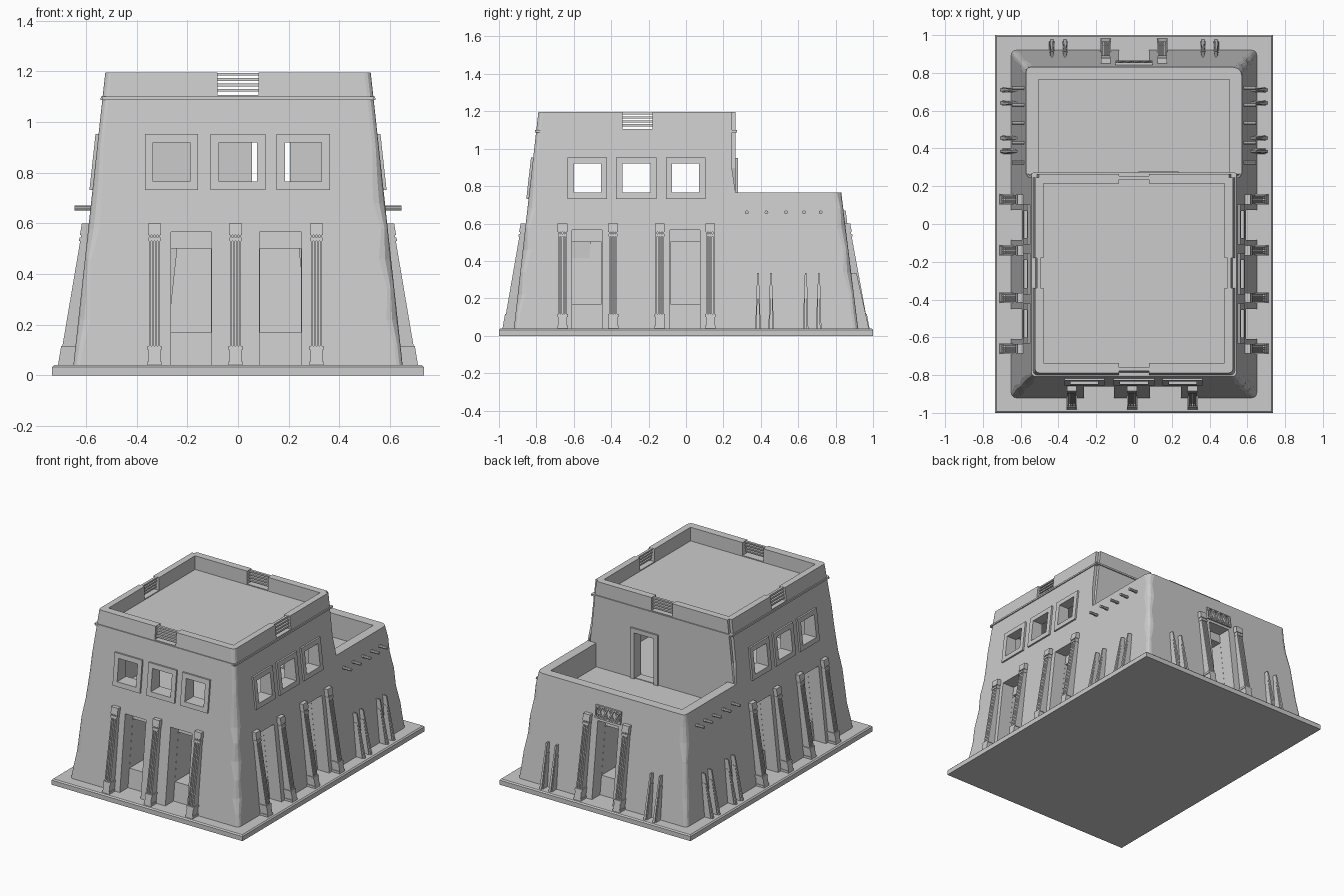
import bpy, bmesh, random
from math import cos, sin, pi
from mathutils import Matrix, Vector

random.seed(4)
cube = bpy.data.objects.get("Cube")
if cube:
    bpy.data.objects.remove(cube)

clay = bpy.data.materials.new("pale_grey_clay")
clay.use_nodes = True
GREY = (0.6, 0.6, 0.6, 1)
clay.diffuse_color = GREY
clay.node_tree.nodes["Principled BSDF"].inputs["Base Color"].default_value = GREY

GROUND, ROOF, TERRACE, STEP_Y = 0.04, 1.195, 0.765, 0.265
SLOPE = {"front": 0.113, "back": 0.124, "left": 0.109, "right": 0.109}
FOOT = {"front": 0.92, "back": 0.92, "left": 0.65, "right": 0.65}
SIDES = ("left", "right")


def wall(side, z):
    """Distance of the battered wall from the centre at a height."""
    return STEP_Y if side == "inner" else FOOT[side] - SLOPE[side] * (z - GROUND)


def place(side, u, z, out):
    d = wall(side, z) + out
    return {"front": (u, -d, z), "back": (u, d, z), "inner": (u, d, z),
            "left": (d, u, z), "right": (-d, u, z)}[side]


def finish(name, bm):
    bmesh.ops.recalc_face_normals(bm, faces=bm.faces)
    mesh = bpy.data.meshes.new(name)
    bm.to_mesh(mesh)
    bm.free()
    mesh.materials.append(clay)
    obj = bpy.data.objects.new(name, mesh)
    bpy.context.collection.objects.link(obj)
    return obj


def prism(bm, side, pts, out, inn=-0.02):
    """Outline of (u, z) points on a wall, raised by out (a number or a rule of z)."""
    rise = out if callable(out) else lambda z: out
    low = [bm.verts.new(place(side, u, z, inn)) for u, z in pts]
    top = [bm.verts.new(place(side, u, z, rise(z))) for u, z in pts]
    bm.faces.new(low)
    bm.faces.new(top)
    for i in range(len(pts)):
        j = (i + 1) % len(pts)
        bm.faces.new((low[i], low[j], top[j], top[i]))


def slab(bm, side, u0, u1, z0, z1, out, inn=-0.02):
    prism(bm, side, [(u0, z0), (u1, z0), (u1, z1), (u0, z1)], out, inn)


def frame(bm, side, u0, u1, z0, z1, t, out, sill=True):
    """Raised border around an opening."""
    slab(bm, side, u0 - t, u0, z0 - t * sill, z1 + t, out)
    slab(bm, side, u1, u1 + t, z0 - t * sill, z1 + t, out)
    slab(bm, side, u0, u1, z1, z1 + t, out)
    if sill:
        slab(bm, side, u0, u1, z0 - t, z0, out)


def box(bm, x0, x1, y0, y1, z0, z1):
    size = Vector((x1 - x0, y1 - y0, z1 - z0))
    mid = Vector((x0 + x1, y0 + y1, z0 + z1)) / 2
    bmesh.ops.create_cube(bm, size=1, matrix=Matrix.Translation(mid) @ Matrix.Diagonal(size.to_4d()))


def carve(obj, bm):
    cutter = finish("cutter", bm)
    cutter.hide_render = True
    mod = obj.modifiers.new("cut", "BOOLEAN")
    mod.operation, mod.solver, mod.object = "DIFFERENCE", "EXACT", cutter
    graph = bpy.context.evaluated_depsgraph_get()
    graph.update()
    cut_mesh = bpy.data.meshes.new_from_object(obj.evaluated_get(graph))
    obj.modifiers.clear()
    obj.data = cut_mesh
    bpy.data.objects.remove(cutter)


# Base slab
bm = bmesh.new()
box(bm, -0.735, 0.735, -1, 1, 0, GROUND)
bmesh.ops.bevel(bm, geom=[e for e in bm.edges if min(v.co.z for v in e.verts) > 0.03],
                offset=0.008, segments=1, affect="EDGES")
finish("base_slab", bm)

# Battered body with worn, uneven corners
bm = bmesh.new()
rings = []
for z in (0.03, 0.12, 0.22, 0.34, 0.46, 0.58, 0.68, 0.765, 0.9, 1.08, ROOF):
    x, y0, y1 = wall("left", z), -wall("front", z), wall("back", z)
    ring = []
    for k, (cx, cy, sx, sy) in enumerate(((x, y1, 1, 1), (-x, y1, -1, 1), (-x, y0, -1, -1), (x, y0, 1, -1))):
        r = random.uniform(0.02, 0.05) if 0.05 < z < 0.9 else 0.025
        for i in range(4):
            a = k * pi / 2 + i * pi / 6
            ring.append(bm.verts.new((cx - sx * r + r * cos(a), cy - sy * r + r * sin(a), z)))
    rings.append(ring)
n = len(rings[0])
for a, b in zip(rings, rings[1:]):
    for i in range(n):
        bm.faces.new((a[i], a[(i + 1) % n], b[(i + 1) % n], b[i]))
bm.faces.new(rings[0])
bm.faces.new(rings[-1])
body = finish("body", bm)

# Step down to the terrace, with softened tower corners
bm = bmesh.new()
box(bm, -1, 1, STEP_Y, 1.2, TERRACE, 1.5)
carve(body, bm)
bm = bmesh.new()
bm.from_mesh(body.data)
edges = [e for e in bm.edges if all(abs(v.co.y - STEP_Y) < 0.001 and v.co.z > TERRACE - 0.001 and
         abs(v.co.x) > 0.5 for v in e.verts) and abs(e.verts[0].co.z - e.verts[1].co.z) > 0.01]
bmesh.ops.bevel(bm, geom=edges, offset=0.02, segments=2, affect="EDGES")
bm.to_mesh(body.data)
bm.free()

# Openings, as (u0, u1) along each wall
FRONT_WINDOWS = [(-0.335, -0.19), (-0.075, 0.075), (0.185, 0.33)]
SIDE_WINDOWS = [(-0.6, -0.455), (-0.34, -0.19), (-0.075, 0.07)]
WINDOWS = [("front", w) for w in FRONT_WINDOWS] + [(s, w) for s in SIDES for w in SIDE_WINDOWS]
DOORS = [("front", (-0.265, -0.105)), ("front", (0.085, 0.25)), ("back", (-0.08, 0.08))]
DOORS += [(s, d) for s in SIDES for d in ((-0.61, -0.45), (-0.085, 0.075))]
NOTCHES = [("front", (-0.08, 0.08)), ("inner", (-0.08, 0.08))] + [(s, (-0.34, -0.18)) for s in SIDES]
WIN_Z = (0.765, 0.92)

# Hollow terrace, upper room and roof tray
bm = bmesh.new()
box(bm, -0.505, 0.505, STEP_Y, 0.765, 0.6, 1.0)
box(bm, -0.49, 0.49, -0.75, 0.2, 0.6, 1.05)
box(bm, -0.48, 0.48, -0.735, 0.215, 1.1, 1.4)
carve(body, bm)

# Windows, doorway recesses, terrace door and parapet notches
bm = bmesh.new()
for side, (a, b) in WINDOWS:
    slab(bm, side, a, b, *WIN_Z, 0.1, -0.13)
for side, (a, b) in DOORS:
    slab(bm, side, a, b, 0.02, 0.565, 0.1, -0.09)
for side, (a, b) in NOTCHES:
    slab(bm, side, a, b, 1.106, 1.3, 0.05, -0.1)
box(bm, 0.055, 0.205, 0.15, 0.3, 0.604, 0.92)
carve(body, bm)

# Deeper raised rooms behind the doorways
bm = bmesh.new()
for side, (a, b) in DOORS:
    slab(bm, side, a + 0.001, b - 0.001, 0.17, 0.5, -0.07, -0.36)
carve(body, bm)

# Window and door surrounds
bm = bmesh.new()
for side, (a, b) in WINDOWS:
    frame(bm, side, a, b, *WIN_Z, 0.033, 0.012)
finish("window_frames", bm)
bm = bmesh.new()
frame(bm, "inner", 0.055, 0.205, 0.6, 0.92, 0.03, 0.012, sill=False)
finish("terrace_door_frame", bm)

# Cornice ledge below the parapet
bm = bmesh.new()
slab(bm, "front", -0.535, 0.535, 1.088, 1.1, 0.007)
slab(bm, "inner", -0.535, 0.535, 1.088, 1.1, 0.007)
for side in SIDES:
    slab(bm, side, -0.8, 0.27, 1.088, 1.1, 0.007)
finish("cornice_ledge", bm)

# Railings in the parapet notches
bm = bmesh.new()
for side, (a, b) in NOTCHES:
    for i in range(4):
        z = 1.12 + i * 0.021
        slab(bm, side, a - 0.01, b + 0.01, z, z + 0.011, -0.012, -0.03)
finish("parapet_railings", bm)


# Leaning fluted pilasters
def lean(extra):
    return lambda z: 0.056 - 0.06 * (z - GROUND) + extra


PILASTERS = [("front", u) for u in (-0.33, -0.01, 0.31)] + [("back", u) for u in (-0.15, 0.15)]
PILASTERS += [(s, u) for s in SIDES for u in (-0.66, -0.39, -0.14, 0.13)]
for side, u in PILASTERS:
    bm = bmesh.new()
    slab(bm, side, u - 0.022, u + 0.022, GROUND, 0.6, lean(-0.014))
    for off in (-0.018, -0.006, 0.006, 0.018):
        slab(bm, side, u + off - 0.004, u + off + 0.004, 0.1, 0.56, lean(0))
    for z0, z1, w in ((0.035, 0.055, 0.028), (0.055, 0.1, 0.024), (0.1, 0.115, 0.028),
                      (0.53, 0.545, 0.024), (0.555, 0.6, 0.026)):
        slab(bm, side, u - w, u + w, z0, z1, lean(0.005))
    finish(side + "_pilaster", bm)

# Paired tapering buttress fins
FINS = [("back", u * s) for u in (0.365, 0.435) for s in (-1, 1)]
FINS += [(s, u) for s in SIDES for u in (0.385, 0.455, 0.64, 0.71)]
for side, u in FINS:
    bm = bmesh.new()
    prism(bm, side, [(u - 0.014, 0.035), (u + 0.014, 0.035), (u + 0.008, 0.27), (u - 0.008, 0.27)],
          lambda z: 0.05 - 0.08 * z)
    prism(bm, side, [(u - 0.008, 0.035), (u + 0.008, 0.035), (u + 0.005, 0.335), (u - 0.005, 0.335)],
          lambda z: 0.062 - 0.1 * z)
    finish(side + "_fin", bm)

# Drain spouts through the terrace walls
bm = bmesh.new()
for sx in (-1, 1):
    for y in (0.325, 0.43, 0.535, 0.63, 0.72):
        bmesh.ops.create_cone(bm, cap_ends=True, segments=8, radius1=0.01, radius2=0.01, depth=0.14,
                              matrix=Matrix.Translation((sx * 0.575, y, 0.66)) @ Matrix.Rotation(pi / 2, 4, "Y"))
finish("drain_spouts", bm)

# Lattice above the back door
bm = bmesh.new()
frame(bm, "back", -0.09, 0.09, 0.592, 0.662, 0.008, 0.012)
for i in range(4):
    a, b, t = -0.09 + i * 0.045, -0.045 + i * 0.045, 0.01
    prism(bm, "back", [(a, 0.592), (a + t, 0.592), (b, 0.662), (b - t, 0.662)], 0.01)
    prism(bm, "back", [(b - t, 0.592), (b, 0.592), (a + t, 0.662), (a, 0.662)], 0.012)
finish("door_lattice", bm)
